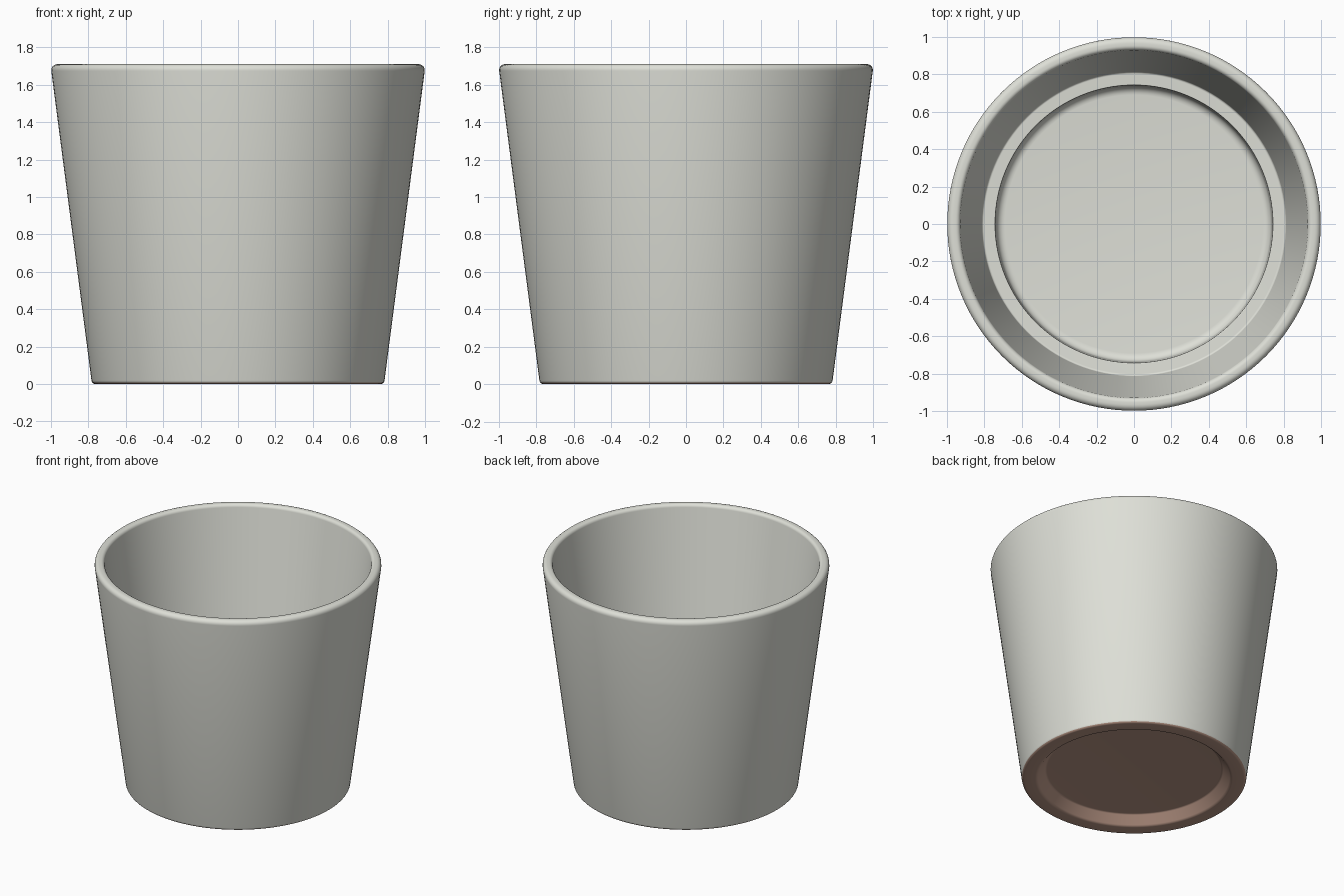
import bpy, bmesh, math
from mathutils import Vector

if "Cube" in bpy.data.objects:
    bpy.data.objects.remove(bpy.data.objects["Cube"])

SEGMENTS = 128


def material(name, rgb):
    m = bpy.data.materials.new(name)
    m.diffuse_color = (*rgb, 1.0)
    m.use_nodes = True
    m.node_tree.nodes["Principled BSDF"].inputs["Base Color"].default_value = m.diffuse_color
    return m


def rounded(corners, steps=6):
    """Profile of (radius, z, fillet) corners -> list of 2D points with round corners."""
    pts = []
    for i, (r, z, f) in enumerate(corners):
        p = Vector((r, z))
        if f == 0:
            pts.append(p)
            continue
        a = Vector(corners[i - 1][:2]) - p
        b = Vector(corners[i + 1][:2]) - p
        half = a.angle(b) / 2
        a.normalize()
        b.normalize()
        t = f / math.tan(half)                      # tangent length
        centre = p + (a + b).normalized() * (f / math.sin(half))
        s, e = p + a * t - centre, p + b * t - centre
        sweep = s.angle_signed(e)
        for k in range(steps + 1):
            ang = -sweep * k / steps
            c, n = math.cos(ang), math.sin(ang)
            pts.append(centre + Vector((s.x * c - s.y * n, s.x * n + s.y * c)))
    return pts


# Pot cross-section: underside centre -> foot -> outer wall -> rim -> ledge -> floor centre
profile = rounded([
    (0.0, 0.07, 0),
    (0.615, 0.07, 0.02),    # recessed underside
    (0.675, 0.0, 0.03),     # foot ring
    (0.781, 0.0, 0.022),    # bottom outer edge
    (1.003, 1.71, 0.032),   # rim outer edge
    (0.932, 1.71, 0.025),   # rim inner edge
    (0.812, 0.81, 0.012),   # upper inner wall meets ledge
    (0.742, 0.81, 0.006),   # ledge edge
    (0.735, 0.13, 0.045),   # inner floor corner
    (0.0, 0.13, 0),
])

bm = bmesh.new()
verts = [bm.verts.new((p.x, 0, p.y)) for p in profile]
edges = [bm.edges.new(pair) for pair in zip(verts, verts[1:])]
bmesh.ops.spin(bm, geom=verts + edges, cent=(0, 0, 0), axis=(0, 0, 1),
               angle=2 * math.pi, steps=SEGMENTS)
bmesh.ops.remove_doubles(bm, verts=bm.verts, dist=1e-5)
bmesh.ops.recalc_face_normals(bm, faces=bm.faces)

# Bare clay underside, glaze everywhere else
for f in bm.faces:
    f.material_index = int(f.calc_center_median().z < 0.08 and f.normal.z < -0.5)

mesh = bpy.data.meshes.new("plant_pot")
bm.to_mesh(mesh)
bm.free()
mesh.materials.append(material("pale grey glaze", (0.73, 0.74, 0.68)))
mesh.materials.append(material("bare clay", (0.49, 0.31, 0.24)))
pot = bpy.data.objects.new("plant_pot", mesh)
bpy.context.collection.objects.link(pot)

bpy.context.view_layer.objects.active = pot
pot.select_set(True)
bpy.ops.object.shade_smooth_by_angle(angle=math.radians(35))
